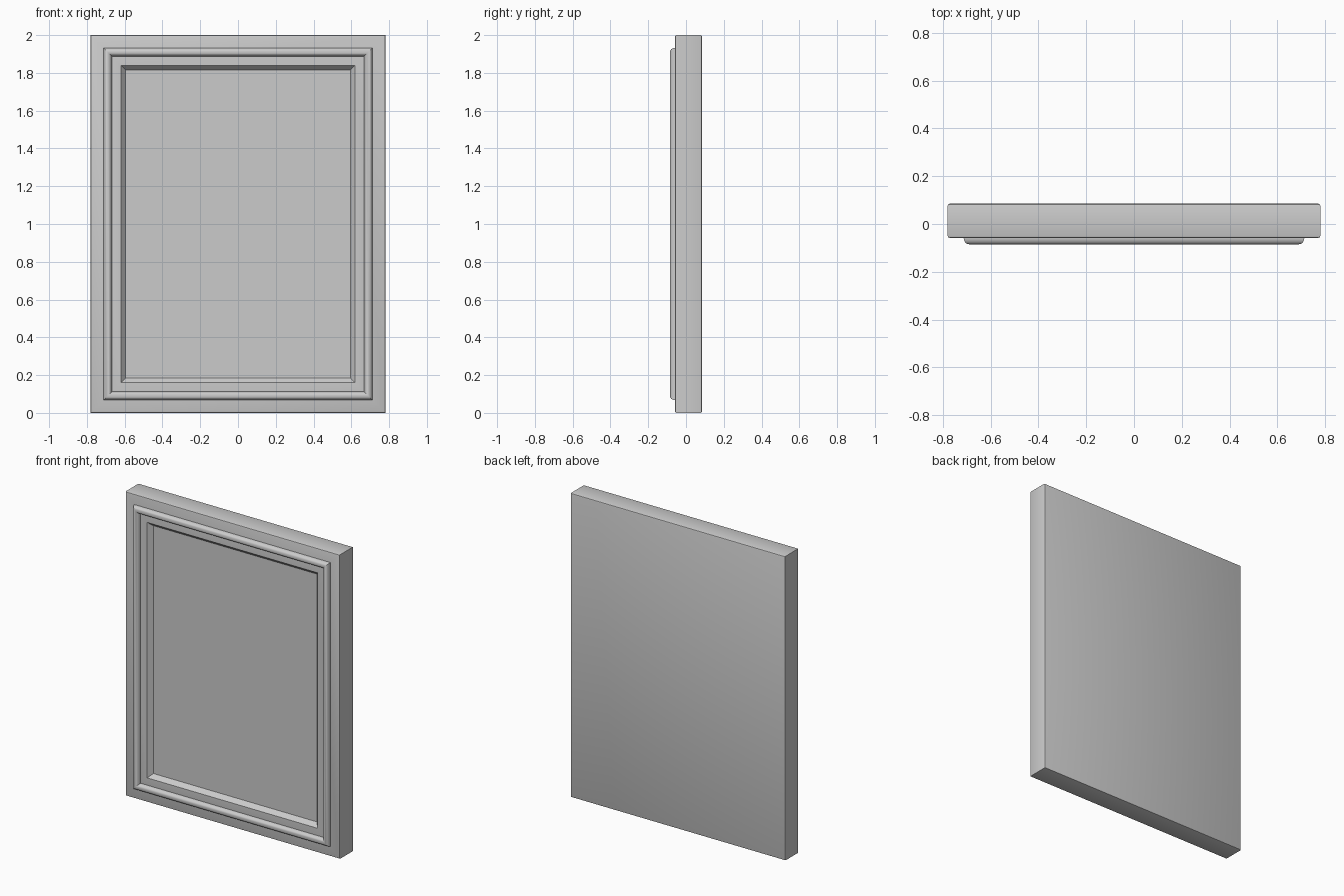
import bpy, bmesh, math

cube = bpy.data.objects.get("Cube")
if cube:
    bpy.data.objects.remove(cube, do_unlink=True)

HALF_W, HEIGHT = 0.78, 2.0
BACK, FACE = 0.085, -0.058

grey = bpy.data.materials.new("light grey")
grey.use_nodes = True
colour = (0.6, 0.6, 0.6, 1)
grey.diffuse_color = colour
grey.node_tree.nodes["Principled BSDF"].inputs["Base Color"].default_value = colour


def rectangle_loft(name, profile, angle, closed=False):
    """Sweep (inset, y) profile points round the panel with mitred corners."""
    bm = bmesh.new()
    rings = []
    for inset, y in profile:
        x, low, high = HALF_W - inset, inset, HEIGHT - inset
        corners = ((-x, low), (x, low), (x, high), (-x, high))
        rings.append([bm.verts.new((cx, y, cz)) for cx, cz in corners])
    pairs = list(zip(rings, rings[1:]))
    if closed:
        pairs.append((rings[-1], rings[0]))
    else:
        bm.faces.new(rings[0])
        bm.faces.new(rings[-1])
    for a, b in pairs:
        for i in range(4):
            j = (i + 1) % 4
            bm.faces.new((a[i], a[j], b[j], b[i]))
    bmesh.ops.recalc_face_normals(bm, faces=bm.faces)
    mesh = bpy.data.meshes.new(name)
    bm.to_mesh(mesh)
    bm.free()
    mesh.materials.append(grey)
    obj = bpy.data.objects.new(name, mesh)
    bpy.context.collection.objects.link(obj)
    bpy.ops.object.select_all(action="DESELECT")
    obj.select_set(True)
    bpy.context.view_layer.objects.active = obj
    bpy.ops.object.shade_smooth_by_angle(angle=math.radians(angle))
    return obj


# Slab with eased edges and a sloped recess in its front
EASE = 0.008
rectangle_loft("door_panel", [
    (EASE, BACK), (EASE * 0.3, BACK - EASE * 0.3), (0, BACK - EASE),
    (0, FACE + EASE), (EASE * 0.3, FACE + EASE * 0.3), (EASE, FACE),
    (0.16, FACE), (0.185, FACE + 0.028)], 30)

# Half-round moulding applied round the recess
MIDDLE, RADIUS, RISE, STEPS = 0.0895, 0.0225, 0.027, 10
arc = [(MIDDLE - RADIUS * math.cos(math.pi * i / STEPS),
        FACE - RISE * math.sin(math.pi * i / STEPS)) for i in range(STEPS + 1)]
sunk = [(MIDDLE + RADIUS, FACE + 0.004), (MIDDLE - RADIUS, FACE + 0.004)]
rectangle_loft("moulding", arc + sunk, 40, closed=True)
